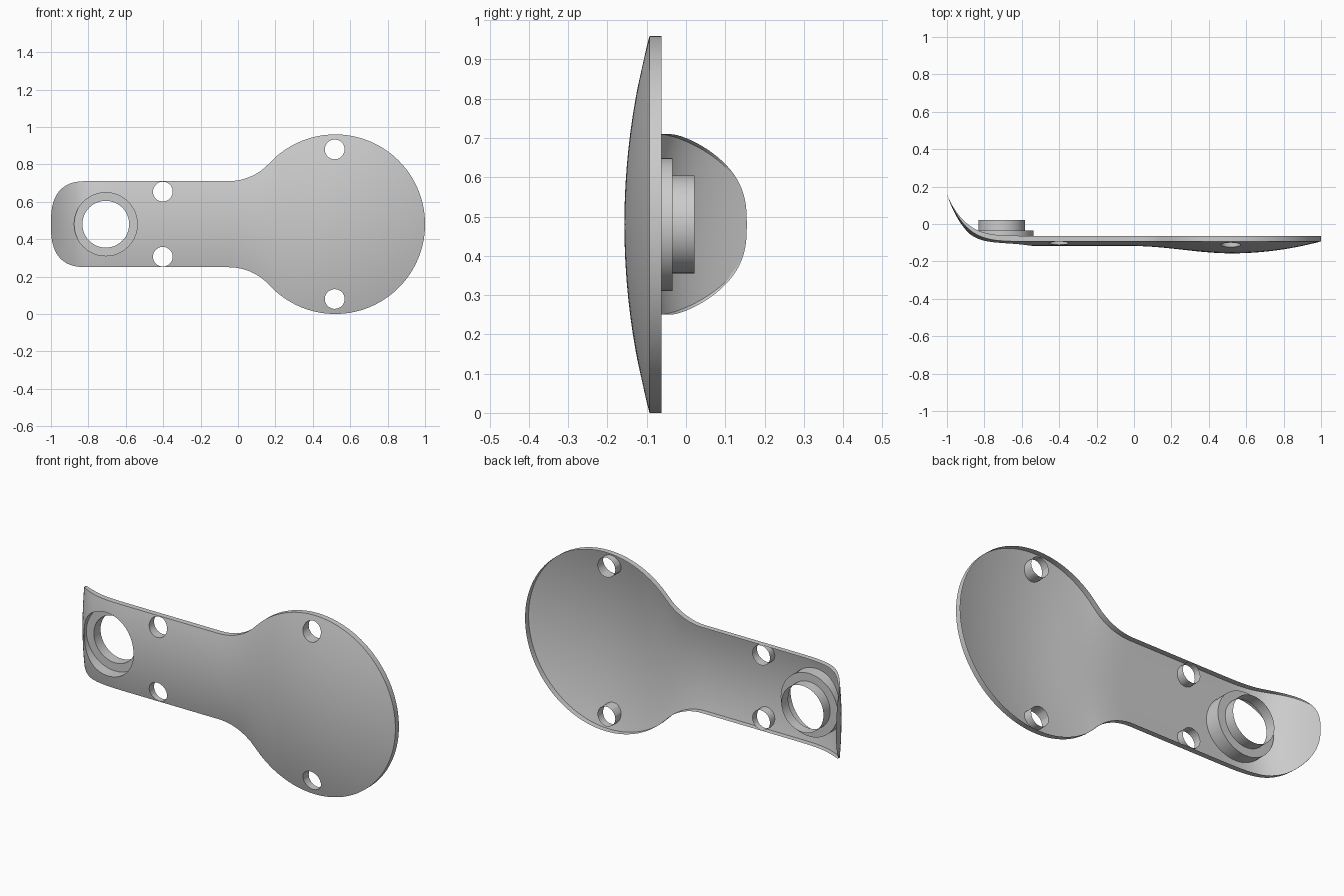
import bpy, bmesh, math
from mathutils import Matrix

if "Cube" in bpy.data.objects:
    bpy.data.objects.remove(bpy.data.objects["Cube"])

ZC = 0.48          # centre line height
COLS, ROWS = 110, 24
RING_X, RING_R, TUBE_R = -0.707, 0.169, 0.125


def half_width(x):
    """Outline: squarish rounded tip, straight handle, fillet, round bowl."""
    if x < -0.8:
        return 0.23 * max(0.0, 1 - ((-0.8 - x) / 0.2) ** 2.7) ** (1 / 2.7)
    if x < -0.05:
        return 0.23
    if x < 0.167:
        r = 0.295
        return 0.23 + r - math.sqrt(r * r - (x + 0.05) ** 2)
    return math.sqrt(max(0.0, 0.48 ** 2 - (x - 0.52) ** 2))


def depth(x):
    """How far the middle bulges forward of the rim."""
    if x < -0.8:
        return 0.025 * (1 - ((-0.8 - x) / 0.2) ** 2)
    if x < 0:
        return 0.025
    if x < 0.52:
        s = x / 0.52
        return 0.025 + 0.039 * s * s * (3 - 2 * s)
    return 0.064 * (1 - ((x - 0.52) / 0.48) ** 2)


def surface(x, t, back):
    """y of the bulged front skin or of the rim plane behind it; t is -1..1 across."""
    q = max(0.0, (-0.5 - x) / 0.5) ** 5
    if back:
        return -0.063 + 0.218 * q
    return -0.093 + 0.248 * q - depth(x) * (1 - t * t)


def finish(bm, name):
    me = bpy.data.meshes.new(name)
    bm.to_mesh(me)
    bm.free()
    ob = bpy.data.objects.new(name, me)
    bpy.context.collection.objects.link(ob)
    return ob


# body: bulged front, side rim, temporary flat back
bm = bmesh.new()
skins = []
for back in (False, True):
    grid = []
    for i in range(COLS + 1):
        x = -math.cos(math.pi * i / COLS)
        w = half_width(x)
        row = []
        for j in range(ROWS + 1):
            t = -math.cos(math.pi * j / ROWS) * 0.4 + (2 * j / ROWS - 1) * 0.6
            row.append(bm.verts.new((x, surface(x, t, back), ZC + w * t)))
        grid.append(row)
    skins.append(grid)
    for i in range(COLS):
        for j in range(ROWS):
            bm.faces.new((grid[i][j], grid[i + 1][j], grid[i + 1][j + 1], grid[i][j + 1]))
f, b = skins
for i in range(COLS):
    for j in (0, ROWS):
        bm.faces.new((f[i][j], f[i + 1][j], b[i + 1][j], b[i][j]))
for i in (0, COLS):
    for j in range(ROWS):
        bm.faces.new((f[i][j], f[i][j + 1], b[i][j + 1], b[i][j]))
bmesh.ops.remove_doubles(bm, verts=bm.verts, dist=0.0002)
bmesh.ops.dissolve_degenerate(bm, edges=bm.edges, dist=0.0001)
bmesh.ops.recalc_face_normals(bm, faces=bm.faces)
shell = finish(bm, "dished_shell")

# holes: one large socket hole, four screw holes
bm = bmesh.new()
holes = [(RING_X, ZC, RING_R, 48)]
for side in (-1, 1):
    holes += [(0.517, ZC + side * 0.4, 0.053, 20), (-0.402, ZC + side * 0.174, 0.053, 20)]
for x, z, r, n in holes:
    bmesh.ops.create_cone(bm, cap_ends=True, segments=n, radius1=r, radius2=r, depth=1,
                          matrix=Matrix.Translation((x, 0, z)) @ Matrix.Rotation(math.pi / 2, 4, 'X'))
cutter = finish(bm, "hole_cutter")
cutter.hide_render = True
mod = shell.modifiers.new("holes", 'BOOLEAN')
mod.operation, mod.object, mod.solver = 'DIFFERENCE', cutter, 'EXACT'
bpy.context.view_layer.objects.active = shell
bpy.ops.object.modifier_apply(modifier="holes")
bpy.data.objects.remove(cutter)

# open the back: leaves a thin shell with a rim, screw tubes and the socket wall;
# trim the socket wall away, the socket part replaces it
bm = bmesh.new()
bm.from_mesh(shell.data)
bm.normal_update()


def unwanted(face):
    c = face.calc_center_median()
    on_socket = abs(math.hypot(c.x - RING_X, c.z - ZC) - RING_R) < 0.002
    return face.normal.y > 0.05 or (on_socket and abs(face.normal.y) < 0.05)


bmesh.ops.delete(bm, geom=[p for p in bm.faces if unwanted(p)], context='FACES')
bm.to_mesh(shell.data)
bm.free()

# stepped thin-walled socket, its front lip following the shell
bm = bmesh.new()
N = 48
loops = []
for r, y in ((RING_R, None), (RING_R, -0.035), (TUBE_R, -0.035), (TUBE_R, 0.022)):
    loop = []
    for k in range(N):
        a = 2 * math.pi * k / N
        x, dz = RING_X + r * math.cos(a), r * math.sin(a)
        yy = surface(x, dz / half_width(x), False) if y is None else y
        loop.append(bm.verts.new((x, yy, ZC + dz)))
    loops.append(loop)
for lo, hi in zip(loops, loops[1:]):
    for k in range(N):
        m = (k + 1) % N
        bm.faces.new((lo[k], lo[m], hi[m], hi[k]))
bmesh.ops.recalc_face_normals(bm, faces=bm.faces)
socket = finish(bm, "stepped_socket")

# smooth shading with sharp rims
for ob in (shell, socket):
    bpy.ops.object.select_all(action='DESELECT')
    ob.select_set(True)
    bpy.context.view_layer.objects.active = ob
    bpy.ops.object.shade_smooth_by_angle(angle=math.radians(30))
